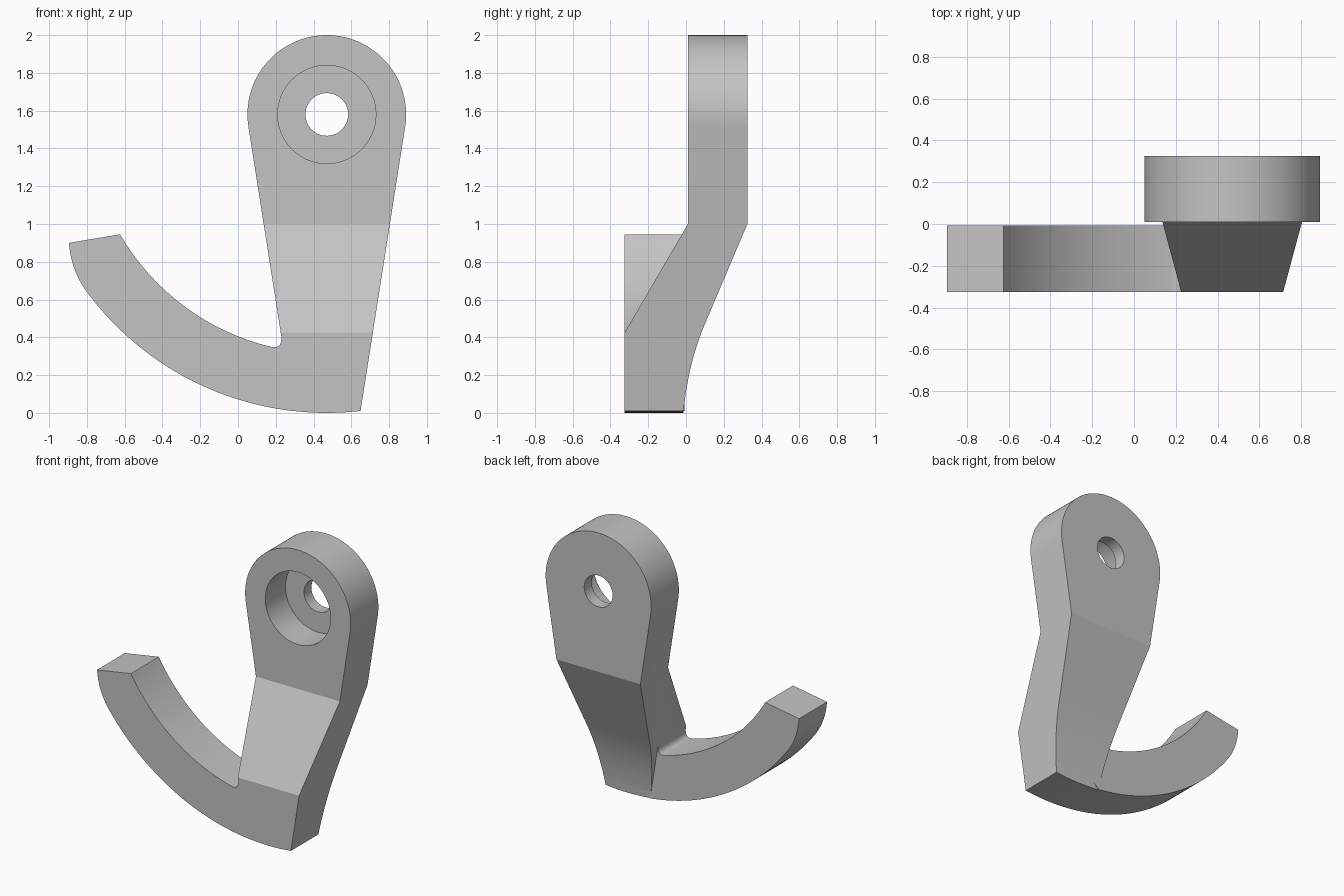
import bpy
import bmesh
from math import sin, cos, radians
from mathutils import Vector

if "Cube" in bpy.data.objects:
    bpy.data.objects.remove(bpy.data.objects["Cube"])

CENTRE = Vector((0.47, 1.58))   # pivot axis in x, z
FRONT, BACK = -0.325, 0.325

grey = bpy.data.materials.new("light grey")
grey.use_nodes = True
grey.diffuse_color = (0.55, 0.55, 0.55, 1)
grey.node_tree.nodes["Principled BSDF"].inputs["Base Color"].default_value = (0.55, 0.55, 0.55, 1)


def arc(radius, start, end, steps):
    """Points about the pivot axis; angles in degrees from +x."""
    angles = [radians(start + (end - start) * i / steps) for i in range(steps + 1)]
    return [CENTRE + radius * Vector((cos(a), sin(a))) for a in angles]


def bend(a, b, c, steps=8):
    """Quadratic curve from a to c, pulled towards b."""
    a, b, c = Vector(a), Vector(b), Vector(c)
    ts = [i / steps for i in range(steps + 1)]
    return [a * (1 - t) ** 2 + b * 2 * t * (1 - t) + c * t * t for t in ts]


def prism(name, outline, low, high, axis="y"):
    """Extrude an outline along x (points are y, z) or y (points are x, z)."""
    bm = bmesh.new()
    place = (lambda p: (p[0], low, p[1])) if axis == "y" else (lambda p: (low, p[0], p[1]))
    face = bm.faces.new([bm.verts.new(place(p)) for p in outline])
    new = bmesh.ops.extrude_face_region(bm, geom=[face])["geom"]
    shift = Vector((0, high - low, 0) if axis == "y" else (high - low, 0, 0))
    bmesh.ops.translate(bm, vec=shift, verts=[v for v in new if isinstance(v, bmesh.types.BMVert)])
    bmesh.ops.recalc_face_normals(bm, faces=bm.faces)
    mesh = bpy.data.meshes.new(name)
    bm.to_mesh(mesh)
    bm.free()
    mesh.materials.append(grey)
    obj = bpy.data.objects.new(name, mesh)
    bpy.context.collection.objects.link(obj)
    return obj


def combine(target, tool, operation):
    """Apply a boolean and discard the tool."""
    tool.hide_render = True
    mod = target.modifiers.new("combine", "BOOLEAN")
    mod.operation, mod.object, mod.solver = operation, tool, "EXACT"
    bpy.context.view_layer.objects.active = target
    bpy.ops.object.modifier_apply(modifier=mod.name)
    bpy.data.objects.remove(tool)


# Tapered lever with a round head and a curved foot
head = arc(0.42, -8.9, 188.9, 64)
foot = arc(1.58, 263.5, 276.5, 8)
lever = prism("hook_lever", head + foot, -0.5, 0.5)

# Side profile of the cranked lever
back_curve = bend((-0.015, -0.02), (0.005, 0.245), (0.1, 0.47), 14)
side = [(FRONT, -0.02), (FRONT, 0.425), (0.01, 1.0), (0.01, 2.1), (BACK, 2.1), (BACK, 1.0)]
side_profile = prism("side_profile", side + back_curve[::-1], -1.5, 1.5, "x")
combine(lever, side_profile, "INTERSECT")

# Curved arm with a rounded tip and a fillet against the lever
outer = arc(1.58, 263.5, 215.7, 48)
tip = bend(outer[-1], (-0.885, 0.765), (-0.895, 0.9))[1:]
inner = arc(1.265, 210.1, 256.4, 48)
fillet = bend(inner[-1], (0.24, 0.333), (0.2285, 0.42), 10)[1:]
arm = prism("arm", outer + tip + inner + fillet + [Vector((0.4, 0.4)), Vector((0.4, 0.1))],
            FRONT, -0.008)
combine(lever, arm, "UNION")

# Stepped bore: wide recess from the front, narrow hole right through
for name, radius, low, high in (("recess", 0.26, -0.3, 0.24), ("hole", 0.113, -0.6, 0.6)):
    combine(lever, prism(name, arc(radius, 0, 360, 64)[:-1], low, high), "DIFFERENCE")

bpy.ops.object.select_all(action="DESELECT")
lever.select_set(True)
bpy.context.view_layer.objects.active = lever
bpy.ops.object.shade_smooth_by_angle(angle=radians(18))
